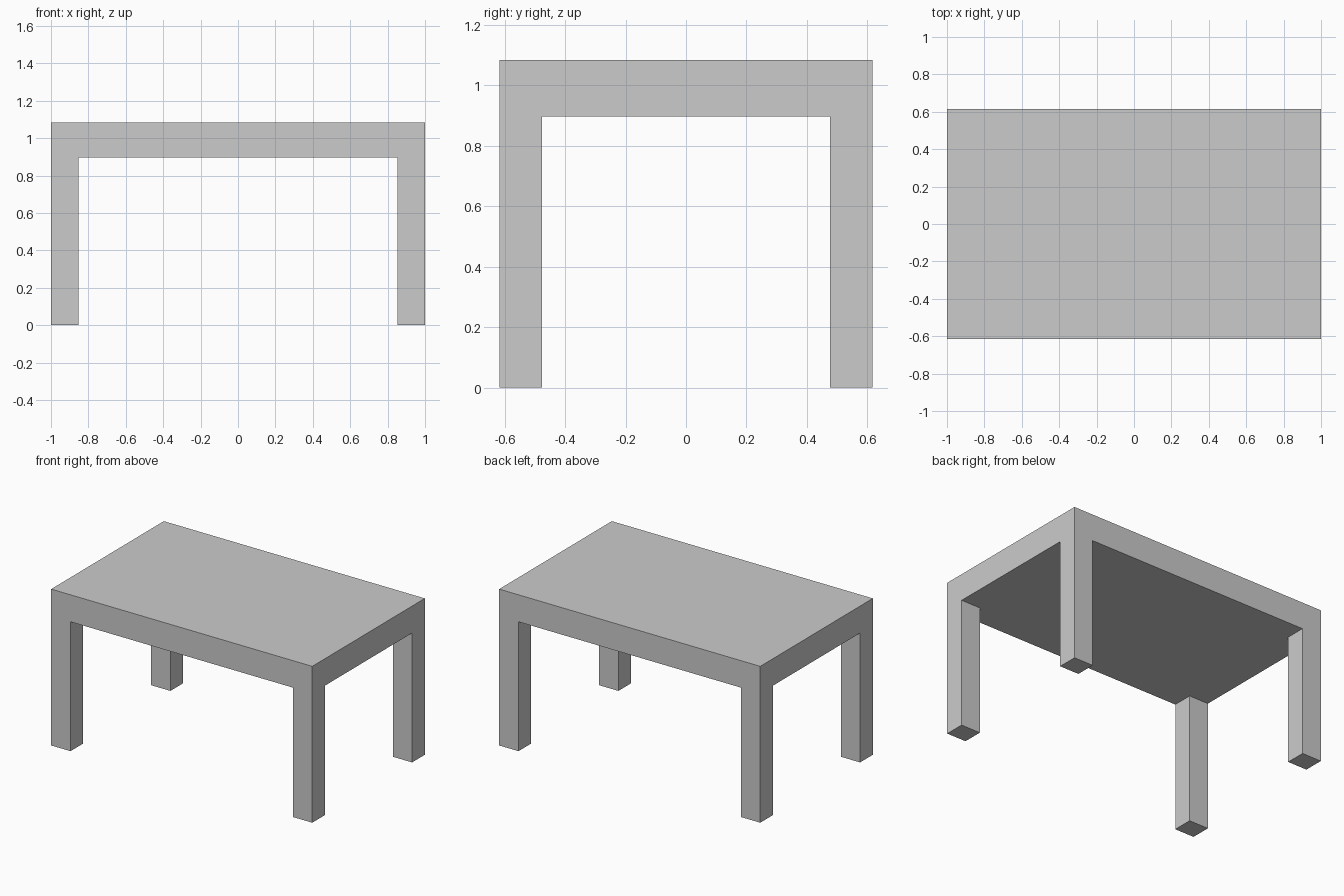
import bpy

if "Cube" in bpy.data.objects:
    bpy.data.objects.remove(bpy.data.objects["Cube"])

# Overall dimensions
HALF_X, HALF_Y, HEIGHT = 1.0, 0.616, 1.083
UNDERSIDE = 0.896
LEG_X, LEG_Y = 0.148, 0.139


def box(name, center, size):
    """Add a flat-faced box with its real size stored in the mesh."""
    bpy.ops.mesh.primitive_cube_add(size=1, location=center)
    obj = bpy.context.object
    obj.name = obj.data.name = name
    obj.scale = size
    bpy.ops.object.transform_apply(location=False, rotation=False, scale=True)
    return obj


# Thick solid top slab
box("table_top",
    (0, 0, (UNDERSIDE + HEIGHT) / 2),
    (2 * HALF_X, 2 * HALF_Y, HEIGHT - UNDERSIDE))

# Four legs flush with the corners
for side_y, depth in ((-1, "front"), (1, "back")):
    for side_x, side in ((-1, "left"), (1, "right")):
        box(f"{depth}_{side}_leg",
            (side_x * (HALF_X - LEG_X / 2),
             side_y * (HALF_Y - LEG_Y / 2),
             UNDERSIDE / 2),
            (LEG_X, LEG_Y, UNDERSIDE))
